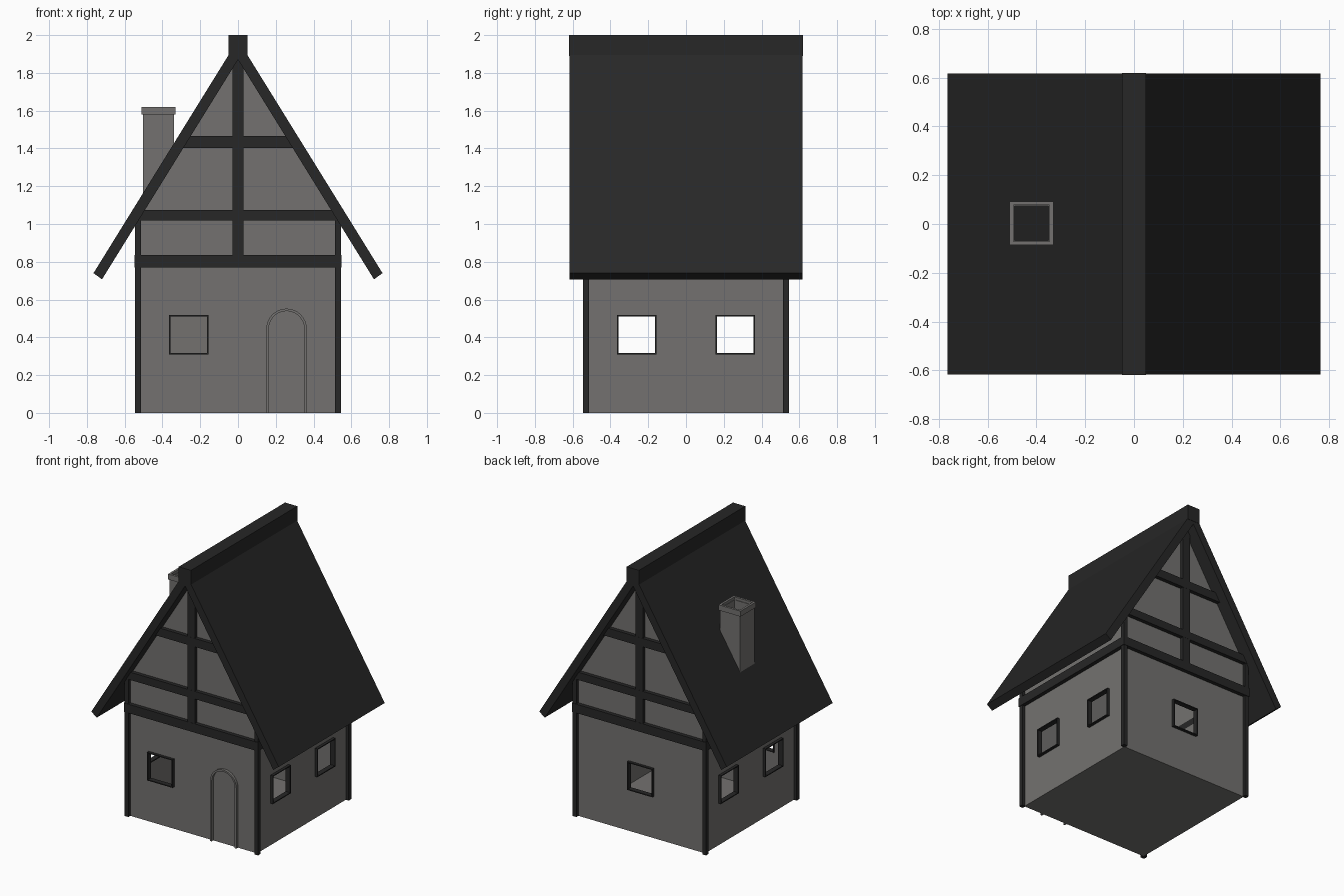
import bpy, bmesh, math
from mathutils import Matrix

if "Cube" in bpy.data.objects:
    bpy.data.objects.remove(bpy.data.objects["Cube"])


def material(name, rgb):
    m = bpy.data.materials.new(name)
    m.diffuse_color = (*rgb, 1)
    m.use_nodes = True
    m.node_tree.nodes["Principled BSDF"].inputs["Base Color"].default_value = m.diffuse_color
    return m


GREY = material("warm grey plaster", (0.172, 0.167, 0.16))
DARK = material("charcoal timber", (0.020, 0.020, 0.020))
SLOPE = 1.615          # roof pitch (rise over run)
INNER, OUTER = 1.87, 1.975   # heights where roof faces meet


def finish(name, bm, mat):
    bmesh.ops.recalc_face_normals(bm, faces=bm.faces)
    me = bpy.data.meshes.new(name)
    bm.to_mesh(me)
    bm.free()
    me.materials.append(mat)
    ob = bpy.data.objects.new(name, me)
    bpy.context.collection.objects.link(ob)
    return ob


def prism(name, pts, y0, y1, mat):
    """Extrude an x-z outline from y0 to y1."""
    bm = bmesh.new()
    f = bm.faces.new([bm.verts.new((x, y0, z)) for x, z in pts])
    ext = bmesh.ops.extrude_face_region(bm, geom=[f])["geom"]
    for v in ext:
        if isinstance(v, bmesh.types.BMVert):
            v.co.y = y1
    if not any(g.is_valid and g is f for g in bm.faces):
        bm.faces.new([v for v in bm.verts if abs(v.co.y - y0) < 1e-6][:len(pts)])
    return finish(name, bm, mat)


def box(name, lo, hi, mat):
    (x0, y0, z0), (x1, y1, z1) = lo, hi
    return prism(name, [(x0, z0), (x1, z0), (x1, z1), (x0, z1)], y0, y1, mat)


def ring(name, ro, ri, z0, z1, mat, mtx):
    """Square tube along z; z0 may be a function of x."""
    bm = bmesh.new()
    low = z0 if callable(z0) else (lambda x: z0)
    loops = []
    for r, top in ((ro, 0), (ro, 1), (ri, 1), (ri, 0)):
        loops.append([bm.verts.new((sx * r, sy * r, z1 if top else low(sx * r)))
                      for sx, sy in ((-1, -1), (1, -1), (1, 1), (-1, 1))])
    for a in range(4):
        p, q = loops[a], loops[(a + 1) % 4]
        for i in range(4):
            j = (i + 1) % 4
            bm.faces.new((p[i], p[j], q[j], q[i]))
    bm.transform(mtx)
    return finish(name, bm, mat)


# Walls: hollow gabled shell, open under the roof
W = 0.52
eave, apex = INNER + 0.01 - SLOPE * W, INNER + 0.01
bm = bmesh.new()
outline = [(-W, 0), (W, 0), (W, eave), (0, apex), (-W, eave)]
a = [bm.verts.new((x, -W, z)) for x, z in outline]
b = [bm.verts.new((x, W, z)) for x, z in outline]
bm.faces.new(a)
bm.faces.new(b[::-1])
for i in (0, 1, 4):
    j = (i + 1) % 5
    bm.faces.new((a[i], b[i], b[j], a[j]))
walls = finish("walls", bm, GREY)
sol = walls.modifiers.new("thickness", 'SOLIDIFY')
sol.thickness, sol.offset = 0.015, -1

# Windows: openings with thin projecting frames
ZC = 0.413
cutters = []
for ang, x in ((0, -0.26), (90, -0.26), (90, 0.26), (180, 0.0),
               (270, -0.26), (270, 0.26)):
    rot = Matrix.Rotation(math.radians(ang), 4, 'Z')
    flat = rot @ Matrix.Translation((x, 0, ZC)) @ Matrix.Rotation(math.radians(90), 4, 'X')
    ring("window_frame", 0.104, 0.097, 0.503, 0.54, DARK, flat)
    cut = box("window_cutter", (x - .1, -0.6, ZC - .1), (x + .1, -0.45, ZC + .1), GREY)
    cut.data.transform(rot)
    cut.hide_render = True
    cutters.append(cut)
    mod = walls.modifiers.new("opening", 'BOOLEAN')
    mod.operation, mod.object, mod.solver = 'DIFFERENCE', cut, 'EXACT'
bpy.context.view_layer.objects.active = walls
for mod in list(walls.modifiers):
    bpy.ops.object.modifier_apply(modifier=mod.name)
for cut in cutters:
    bpy.data.objects.remove(cut)

# Arched door frame on the front
DX, SPR = 0.257, 0.445


def arch(r):
    arc = [(DX + r * math.cos(t * math.pi / 16), SPR + r * math.sin(t * math.pi / 16))
           for t in range(17)]
    return [(DX + r, 0)] + arc + [(DX - r, 0)]


prism("door_frame", arch(0.107) + arch(0.094)[::-1], -0.54, -0.51, GREY)

# Corner posts and side beams
for sx in (-1, 1):
    for sy in (-1, 1):
        x, y = sx * 0.529, sy * 0.529
        box("corner_post", (x - .015, y - .015, 0), (x + .015, y + .015, 1.02), DARK)
    x = sx * 0.53
    box("side_beam", (x - .018, -0.548, 0.77), (x + .018, 0.548, 0.835), DARK)


# Gable timbers, front and back
def cross(z0, z1):
    h0, h1 = [(INNER + 0.02 - z) / SLOPE for z in (z0, z1)]
    return [(-h0, z0), (h0, z0), (h1, z1), (-h1, z1)]


for s in (-1, 1):
    y0, y1 = sorted((s * 0.512, s * 0.548))
    box("gable_sill", (-0.548, y0, 0.77), (0.548, y1, 0.835), DARK)
    prism("gable_tie", cross(1.018, 1.075), y0, y1, DARK)
    prism("gable_collar", cross(1.403, 1.465), y0, y1, DARK)
    box("king_post", (-0.03, y0 + .001, 0.83), (0.03, y1 - .001, 1.88), DARK)

# Roof and ridge cap
prism("roof", [(-0.765, 0.74), (0, OUTER), (0.765, 0.74), (0.72, 0.707),
               (0, INNER), (-0.72, 0.707)], -0.618, 0.618, DARK)
box("ridge_cap", (-0.05, -0.62, 1.89), (0.05, 0.62, 2.0), DARK)

# Hollow chimney on the left slope
CX = -0.42
place = Matrix.Translation((CX, 0.003, 0))
ring("chimney", 0.082, 0.07, lambda x: OUTER + SLOPE * (CX + x) - 0.02, 1.60, GREY, place)
ring("chimney_cap", 0.09, 0.074, 1.58, 1.62, GREY, place)
